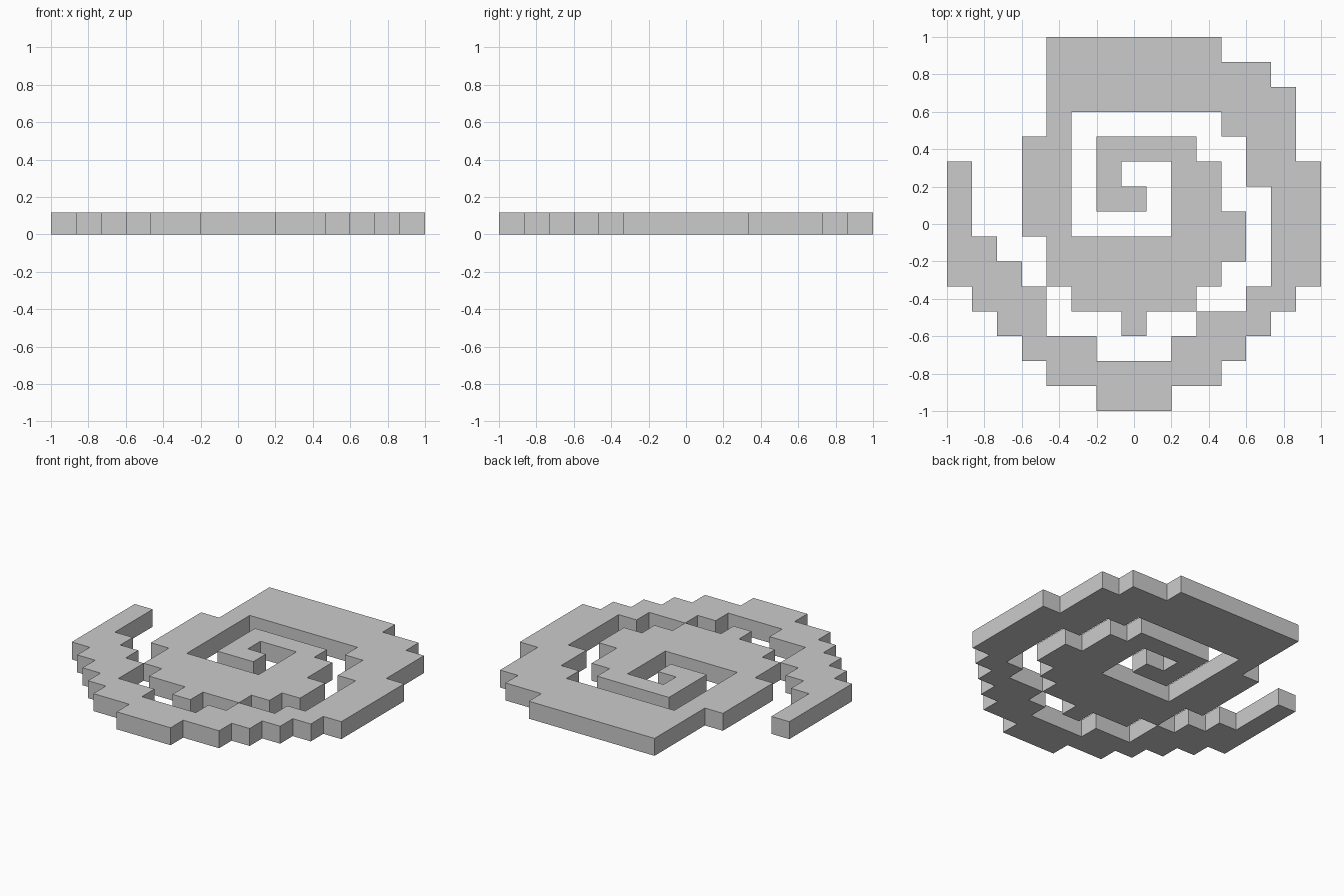
import bpy
import bmesh

if "Cube" in bpy.data.objects:
    bpy.data.objects.remove(bpy.data.objects["Cube"])

CELL = 2 / 15
HEIGHT = 0.117

# Filled column runs of the 15 x 15 stepped spiral, from back row to front row
ROWS = ["4-10", "4-12", "4-13", "4-4 11-13", "3-4 6-9 12-13",
        "0-0 3-4 6-6 9-10 12-14", "0-0 3-4 6-7 9-10 13-14",
        "0-0 3-4 9-11 13-14", "0-1 4-11 13-14", "0-2 4-10 13-14",
        "1-3 5-9 12-13", "2-3 7-7 10-12", "3-5 9-11", "4-10", "6-8"]

cells = set()
for r, row in enumerate(ROWS):
    for run in row.split():
        a, b = map(int, run.split("-"))
        cells.update((c, 14 - r) for c in range(a, b + 1))

bm = bmesh.new()
verts = {}


def vert(i, j, k):
    if (i, j, k) not in verts:
        verts[i, j, k] = bm.verts.new((i * CELL - 1, j * CELL - 1, k * HEIGHT))
    return verts[i, j, k]


# Top and bottom of each cell, with walls only along the outline
for i, j in sorted(cells):
    ring = [(i, j), (i + 1, j), (i + 1, j + 1), (i, j + 1)]
    bm.faces.new([vert(*p, 1) for p in ring])
    bm.faces.new([vert(*p, 0) for p in reversed(ring)])
    for n, (dx, dy) in enumerate([(0, -1), (1, 0), (0, 1), (-1, 0)]):
        if (i + dx, j + dy) not in cells:
            p, q = ring[n], ring[(n + 1) % 4]
            bm.faces.new([vert(*p, 0), vert(*q, 0), vert(*q, 1), vert(*p, 1)])

mesh = bpy.data.meshes.new("spiral_plate")
bm.to_mesh(mesh)
bm.free()
plate = bpy.data.objects.new("spiral_plate", mesh)
bpy.context.collection.objects.link(plate)
